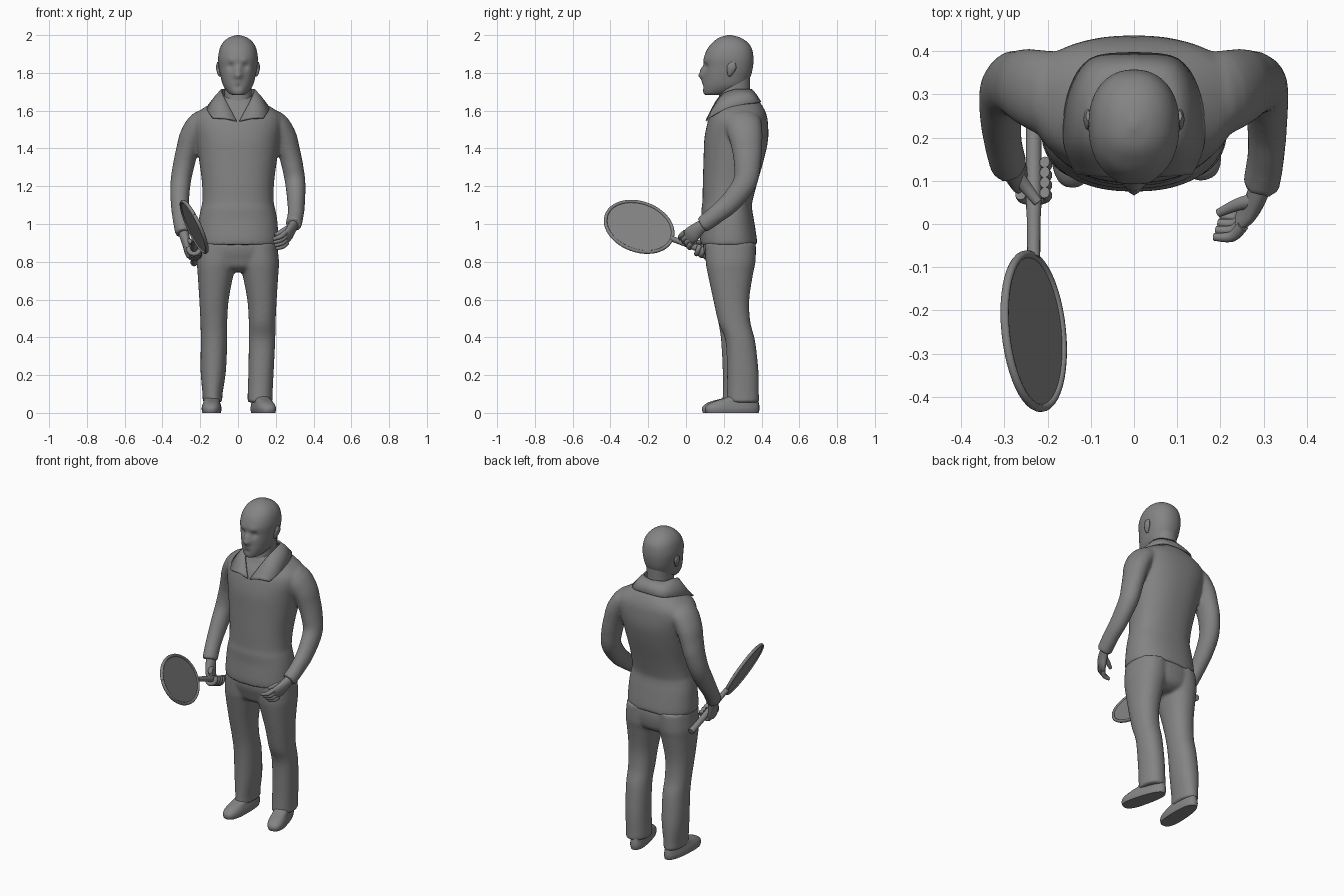
import bpy, bmesh, math
from mathutils import Vector, Matrix

grey = bpy.data.materials.new("dark_grey")
grey.diffuse_color = (.23, .23, .23, 1)


def spline(rows, k):
    # Catmull-Rom through tuples of any length
    out, n = [], len(rows)
    for i in range(n - 1):
        a, b, c, d = rows[max(i - 1, 0)], rows[i], rows[i + 1], rows[min(i + 2, n - 1)]
        for j in range(k):
            t = j / k
            out.append(tuple(0.5 * (2 * q + (r - p) * t + (2 * p - 5 * q + 4 * r - s) * t * t
                       + (3 * q - p - 3 * r + s) * t ** 3) for p, q, r, s in zip(a, b, c, d)))
    return out + [tuple(rows[-1])]


def make(name, verts, faces, angle=50):
    me = bpy.data.meshes.new(name)
    me.from_pydata([tuple(v) for v in verts], [], faces)
    bm = bmesh.new()
    bm.from_mesh(me)
    bmesh.ops.recalc_face_normals(bm, faces=bm.faces)
    bm.to_mesh(me)
    bm.free()
    me.materials.append(grey)
    ob = bpy.data.objects.new(name, me)
    bpy.context.collection.objects.link(ob)
    bpy.ops.object.select_all(action='DESELECT')
    ob.select_set(True)
    bpy.context.view_layer.objects.active = ob
    bpy.ops.object.shade_smooth_by_angle(angle=math.radians(angle))
    return ob


def skin(name, rings):
    n = len(rings[0])
    faces = [(i * n + j, i * n + (j + 1) % n, (i + 1) * n + (j + 1) % n, (i + 1) * n + j)
             for i in range(len(rings) - 1) for j in range(n)]
    faces += [tuple(range(n)), tuple(range((len(rings) - 1) * n, len(rings) * n))]
    return make(name, [v for r in rings for v in r], faces)


def loft(name, rows, p=2.2, n=32, k=4):
    # rows: centre x, z, half width, front y, back y, y of widest point
    rings = []
    for cx, z, rx, yf, yb, ym in spline(rows, k):
        ring = []
        for i in range(n):
            a = 2 * math.pi * i / n
            c, s = math.cos(a), math.sin(a)
            ry = yb - ym if s > 0 else ym - yf
            ring.append((cx + rx * math.copysign(abs(c) ** (2 / p), c),
                         ym + ry * math.copysign(abs(s) ** (2 / p), s), z))
        rings.append(ring)
    return skin(name, rings)


def tube(name, path, ref, n=16, k=4):
    # path: x, y, z, radius along ref, radius across
    pts = spline(path, k)
    rings = []
    for i, q in enumerate(pts):
        t = (Vector(pts[min(i + 1, len(pts) - 1)][:3]) - Vector(pts[max(i - 1, 0)][:3])).normalized()
        u = (Vector(ref) - t * t.dot(Vector(ref))).normalized()
        v = t.cross(u)
        rings.append([Vector(q[:3]) + u * q[3] * math.cos(2 * math.pi * j / n)
                      + v * q[4] * math.sin(2 * math.pi * j / n) for j in range(n)])
    return skin(name, rings)


def fuse(name, parts, voxel=.009, smooth=6):
    # join overlapping parts into one continuous smooth surface
    bpy.ops.object.select_all(action='DESELECT')
    for ob in parts:
        ob.select_set(True)
    bpy.context.view_layer.objects.active = parts[0]
    bpy.ops.object.join()
    ob = parts[0]
    ob.name = name
    ob.modifiers.clear()
    rm = ob.modifiers.new("remesh", 'REMESH')
    rm.mode, rm.voxel_size, rm.use_smooth_shade = 'VOXEL', voxel, True
    sm = ob.modifiers.new("smooth", 'SMOOTH')
    sm.factor, sm.iterations = .5, smooth
    return ob


def bump(ob, c, r, push):
    for v in ob.data.vertices:
        v.co += Vector(push) * math.exp(-((v.co - Vector(c)).length / r) ** 2)


# Jacket: body and both sleeves as one surface
torso = [(0, .89, .213, .077, .377, .23), (0, .93, .214, .075, .374, .23), (0, 1.02, .208, .082, .360, .23),
         (0, 1.08, .197, .082, .350, .23), (0, 1.12, .189, .087, .352, .23), (0, 1.22, .191, .089, .378, .24),
         (0, 1.35, .208, .093, .415, .26), (0, 1.45, .225, .097, .435, .28), (0, 1.53, .243, .112, .434, .30),
         (0, 1.58, .228, .130, .426, .30), (0, 1.625, .165, .160, .405, .29), (0, 1.655, .105, .175, .38, .28),
         (0, 1.68, .075, .19, .35, .27)]
body = loft("jacket_body", torso, p=2.3, n=48)
upper = [(.12, .29, 1.54, .09, .07), (.195, .302, 1.532, .098, .068), (.243, .316, 1.465, .09, .066),
         (.267, .323, 1.395, .08, .060), (.286, .325, 1.32, .072, .057)]
left = [(.303, .312, 1.22, .063, .054), (.308, .235, 1.115, .056, .047), (.306, .165, 1.055, .05, .043),
        (.298, .11, 1.012, .046, .043), (.293, .085, .995, .045, .043)]
right = [(.304, .305, 1.22, .062, .054), (.308, .25, 1.12, .056, .049), (.304, .195, 1.04, .048, .044),
         (.294, .15, .975, .047, .043), (.289, .134, .95, .046, .042)]
sleeve_l = tube("left_sleeve", upper + left, (0, 1, 0), n=24)
sleeve_r = tube("right_sleeve", [(-p[0], *p[1:]) for p in upper + right], (0, 1, 0), n=24)
fuse("jacket", [body, sleeve_l, sleeve_r])

# Folded collar
inner = spline([(0, .345, 1.712), (.07, .318, 1.712), (.086, .25, 1.708), (.072, .175, 1.668), (.008, .108, 1.545)], 5)
outer = spline([(0, .394, 1.645), (.10, .38, 1.643), (.15, .30, 1.632), (.16, .19, 1.60), (.135, .118, 1.562)], 5)
mid = [tuple((a + b) / 2 + (.005 if i == 2 else 0) for i, (a, b) in enumerate(zip(p, q))) for p, q in zip(inner, outer)]
m = len(inner)
col = make("collar", inner + mid + outer,
           [(r * m + i, r * m + i + 1, (r + 1) * m + i + 1, (r + 1) * m + i) for r in range(2) for i in range(m - 1)])
col.modifiers.new("mirror", 'MIRROR')
sol = col.modifiers.new("thickness", 'SOLIDIFY')
sol.thickness, sol.offset = .01, 0

# Neck and head
loft("neck", [(0, 1.56, .085, .15, .36, .25), (0, 1.66, .072, .175, .34, .25), (0, 1.78, .075, .17, .34, .25)])
head = loft("head", [(0, 1.682, .022, .108, .17, .14), (0, 1.692, .048, .093, .22, .17), (0, 1.73, .077, .089, .31, .21),
                     (0, 1.78, .092, .092, .341, .22), (0, 1.83, .101, .095, .354, .23), (0, 1.88, .105, .095, .357, .23),
                     (0, 1.93, .096, .115, .348, .23), (0, 1.965, .076, .146, .322, .23), (0, 1.988, .046, .178, .284, .23),
                     (0, 2.0, .008, .22, .24, .23)], n=64, k=7)
bump(head, (0, .085, 1.79), .022, (0, -.03, -.003))
bump(head, (0, .09, 1.82), .018, (0, -.014, 0))
bump(head, (0, .09, 1.75), .02, (0, -.005, 0))
bump(head, (0, .09, 1.728), .014, (0, .006, 0))
for s in (-1, 1):
    bump(head, (s * .04, .1, 1.834), .019, (0, .012, 0))
    bump(head, (s * .035, .095, 1.866), .018, (0, -.005, 0))
    # Ears
    tube("ear", [(s * .092, .232, 1.783, .006, .008), (s * .099, .233, 1.797, .010, .015), (s * .106, .242, 1.83, .011, .025),
                 (s * .105, .25, 1.855, .006, .012)], (1, 0, 0), n=12)

# Trousers: seat and two legs as one surface
trousers = [loft("seat", [(0, .96, .19, .105, .35, .23), (0, .88, .206, .090, .37, .23), (0, .81, .20, .108, .366, .23),
                          (0, .77, .15, .125, .35, .23), (0, .745, .06, .17, .31, .23)], n=40)]
for s, dx, dy, w in ((1, 0, .015, .066), (-1, .018, -.008, .053)):
    trousers.append(loft("leg", [
        (s * .105, .9, .102, .10, .37, .23), (s * .112, .8, .105, .104, .368, .23),
        (s * .118, .74, .096, .114, .356, .23), (s * .127, .6, .078, .144, .335, .24),
        (s * .128, .48, .071, .171, .341, .26), (s * .127, .38, .070, .194 + dy, .366, .28),
        (s * (.122 + dx * .5), .22, .067, .202 + dy, .384, .295),
        (s * (.117 + dx), .10, w, .202 + dy, .386, .295), (s * (.117 + dx), .055, w, .198 + dy, .388, .295)]))
fuse("trousers", trousers)

# Shoes, toes turned out a little
for name, x, front, turn in (("left_shoe", .11, .095, 15), ("right_shoe", -.136, .084, -2)):
    shoe = loft(name, [(0, 0, .048, front + .005, .385, .2), (0, .02, .052, front, .389, .2), (0, .04, .049, front + .01, .388, .2),
                       (0, .06, .043, front + .045, .384, .23), (0, .085, .04, .215, .378, .29), (0, .12, .035, .25, .365, .3)], p=2.5)
    pivot = Vector((0, .32, 0))
    shoe.data.transform(Matrix.Translation(pivot + Vector((x, 0, 0))) @ Matrix.Rotation(math.radians(turn), 4, 'Z')
                        @ Matrix.Translation(-pivot))

# Free hand
tube("left_palm", [(.296, .10, 1.0, .03, .026), (.284, .065, .975, .036, .024), (.267, .032, .945, .044, .021),
                   (.247, .01, .925, .04, .016)], (0, .5, -.85))
for i in range(4):
    f = i / 3
    a, b = Vector((.252, -.004, .957)).lerp(Vector((.258, .035, .90)), f), Vector((.185, -.03, .92)).lerp(Vector((.2, .02, .87)), f)
    mid_p = (a + b) / 2 + Vector((.008, -.012, -.004))
    tube("left_finger", [(*a, .014, .014), (*mid_p, .013, .013), (*b, .009, .009)], (0, 0, 1), n=10)
tube("left_thumb", [(.28, .055, .985, .016, .018), (.24, .045, .965, .014, .015), (.195, .025, .94, .009, .010)], (0, 0, 1), n=10)

# Racket: head ellipse axes
centre = Vector((-.232, -.248, .985))
d = Vector((0, -math.cos(math.radians(20)), math.sin(math.radians(20))))
w = Vector((-.072, .135 * d.z, -.135 * d.y)).normalized()
nrm = d.cross(w).normalized()
turns = [2 * math.pi * i / 48 for i in range(49)]
tube("racket_rim", [(*(centre + d * .184 * math.cos(a) + w * .143 * math.sin(a)), .010, .009) for a in turns], nrm, n=10, k=1)
skin("racket_face", [[centre + d * .18 * math.cos(a) + w * .14 * math.sin(a) + nrm * h for a in turns[:48]] for h in (-.003, .003)])
tube("racket_handle", [(*(centre - d * t), r, r) for t, r in
                       ((.182, .015), (.28, .016), (.32, .018), (.53, .018), (.55, .02), (.562, .018))], (1, 0, 0), k=2)

# Gripping hand wrapped round the handle
tube("right_palm", [(-.29, .145, .965, .028, .03), (-.282, .132, .93, .026, .036), (-.272, .118, .89, .022, .044),
                    (-.264, .112, .85, .019, .042), (-.256, .112, .825, .014, .034)], (1, 0, 0))
side = Vector((1, 0, 0))
up = d.cross(side)
up = up if up.z > 0 else -up
for i in range(4):
    c = centre - d * (.335 + .025 * i)
    arc = [c + side * .031 * math.cos(a) + up * .031 * math.sin(a) for a in [math.radians(g) for g in (170, 215, 260, 305, 350, 395)]]
    tube("right_finger", [(*q, .0135, .0125) for q in arc], d, n=10)
tube("right_thumb", [(-.28, .125, .92, .016, .018), (-.25, .085, .905, .014, .015), (-.222, .05, .905, .01, .011)], (0, 0, 1), n=10)
